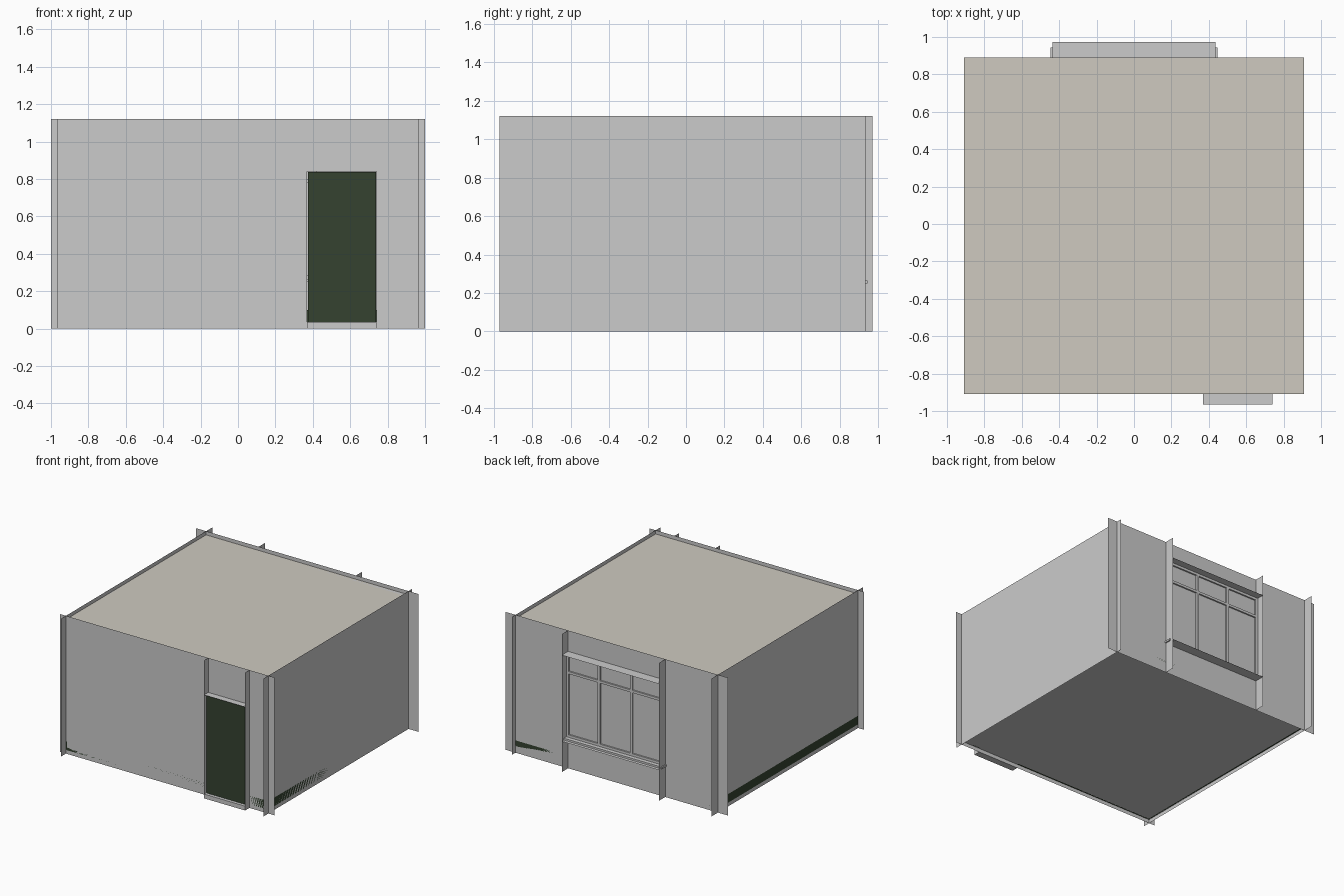
import bpy, bmesh

if "Cube" in bpy.data.objects:
    bpy.data.objects.remove(bpy.data.objects["Cube"])

H = 1.12                     # wall height
XW, YF, YB = 0.91, -0.91, 0.89   # wall planes
FLOOR, CEIL = 0.03, 1.09
DX0, DX1, DTOP = 0.37, 0.74, 0.84       # door opening
WX, WZ0, WZ1 = 0.437, 0.25, 0.95        # window opening


def material(name, rgb):
    m = bpy.data.materials.new(name)
    m.diffuse_color = (*rgb, 1)
    m.use_nodes = True
    m.node_tree.nodes["Principled BSDF"].inputs["Base Color"].default_value = m.diffuse_color
    return m


GREEN = material("dark_green_paint", (0.035, 0.055, 0.03))
BEIGE = material("warm_white", (0.62, 0.59, 0.53))


def finish(name, bm, mat=None):
    me = bpy.data.meshes.new(name)
    bm.to_mesh(me)
    bm.free()
    ob = bpy.data.objects.new(name, me)
    bpy.context.collection.objects.link(ob)
    if mat:
        me.materials.append(mat)
    return ob


def rects(name, items, mat=None):
    """Flat rectangles; each item is (x0, x1, y0, y1, z0, z1) with one axis flat."""
    bm = bmesh.new()
    for x0, x1, y0, y1, z0, z1 in items:
        if x0 == x1:
            co = [(x0, y0, z0), (x0, y1, z0), (x0, y1, z1), (x0, y0, z1)]
        elif y0 == y1:
            co = [(x0, y0, z0), (x1, y0, z0), (x1, y0, z1), (x0, y0, z1)]
        else:
            co = [(x0, y0, z0), (x1, y0, z0), (x1, y1, z0), (x0, y1, z0)]
        bm.faces.new([bm.verts.new(c) for c in co])
    return finish(name, bm, mat)


def boxes(name, items, mat=None):
    bm = bmesh.new()
    for x0, x1, y0, y1, z0, z1 in items:
        for v in bmesh.ops.create_cube(bm, size=1)["verts"]:
            v.co = (x0 + (v.co.x + 0.5) * (x1 - x0),
                    y0 + (v.co.y + 0.5) * (y1 - y0),
                    z0 + (v.co.z + 0.5) * (z1 - z0))
    return finish(name, bm, mat)


# Side walls, running past the corners
rects("right_wall", [(XW, XW, -0.97, 0.935, 0, H)])
rects("left_wall", [(-XW, -XW, -0.97, 0.97, 0, H)])

# Front wall around the doorway, with its outward returns
rects("front_wall", [(-0.965, DX0, YF, YF, 0, H), (DX1, 0.965, YF, YF, 0, H),
                     (DX0, DX1, YF, YF, DTOP, H)])
rects("door_returns", [(x, x, -0.965, YF, 0, H) for x in (DX0, DX1)]
      + [(DX0, DX1, -0.965, YF, DTOP, DTOP)])
boxes("door_threshold", [(DX0, DX1, -0.965, YF, 0, 0.035)])
boxes("door", [(DX0 + 0.005, DX1 - 0.003, -0.94, YF, 0.035, DTOP - 0.002)], GREEN)

# Back wall around the window, with its outward returns
rects("back_wall", [(-1, -WX, YB, YB, 0, H), (WX, 1, YB, YB, 0, H),
                    (-WX, WX, YB, YB, 0, WZ0), (-WX, WX, YB, YB, WZ1, H)])
rects("window_returns", [(s * WX, s * WX, YB, 0.97, 0, H) for s in (-1, 1)]
      + [(-WX, WX, YB, 0.972, z, z) for z in (WZ0, WZ1)])
boxes("window_sill", [(-0.447, 0.447, 0.87, 0.945, WZ0, WZ0 + 0.015)])

# Window pane, frame, two uprights and a transom
rects("window_pane", [(-WX, WX, 0.9, 0.9, WZ0, WZ1)])
b, y0, y1 = 0.01, 0.888, 0.912
bars = [(x - b, x + b, y0, y1, WZ0, WZ1) for x in (-WX + b, -WX / 3, WX / 3, WX - b)]
bars += [(-WX, WX, y0, y1, z - b, z + b) for z in (WZ0 + 0.025, 0.79, WZ1 - b)]
boxes("window_bars", bars)

# Floor and ceiling, slightly inside the wall edges
rects("floor", [(-XW, XW, YF, YB, FLOOR, FLOOR)])
rects("ceiling", [(-XW, XW, YF, YB, CEIL, CEIL)], BEIGE)


# Interior trim along all walls
def trim(name, depth, z0, z1, gap=None, mat=None):
    d = depth
    runs = [(-XW, -XW + d, YF, YB, z0, z1), (XW - d, XW, YF, YB, z0, z1),
            (-XW + d, XW - d, YB - d, YB, z0, z1)]
    spans = [(-XW + d, gap[0]), (gap[1], XW - d)] if gap else [(-XW + d, XW - d)]
    runs += [(a, c, YF, YF + d, z0, z1) for a, c in spans]
    return boxes(name, runs, mat)


trim("skirting", 0.012, FLOOR, 0.1, (DX0, DX1), GREEN)
trim("crown_moulding", 0.03, 1.05, CEIL)

# Four ceiling lights
bm = bmesh.new()
for x in (-0.45, 0.35):
    for y in (-0.5, 0.44):
        ring = bmesh.ops.create_cone(bm, cap_ends=True, segments=16, radius1=0.03,
                                     radius2=0.03, depth=0.01)["verts"]
        bmesh.ops.translate(bm, verts=ring, vec=(x, y, CEIL - 0.006))
finish("ceiling_lights", bm)
